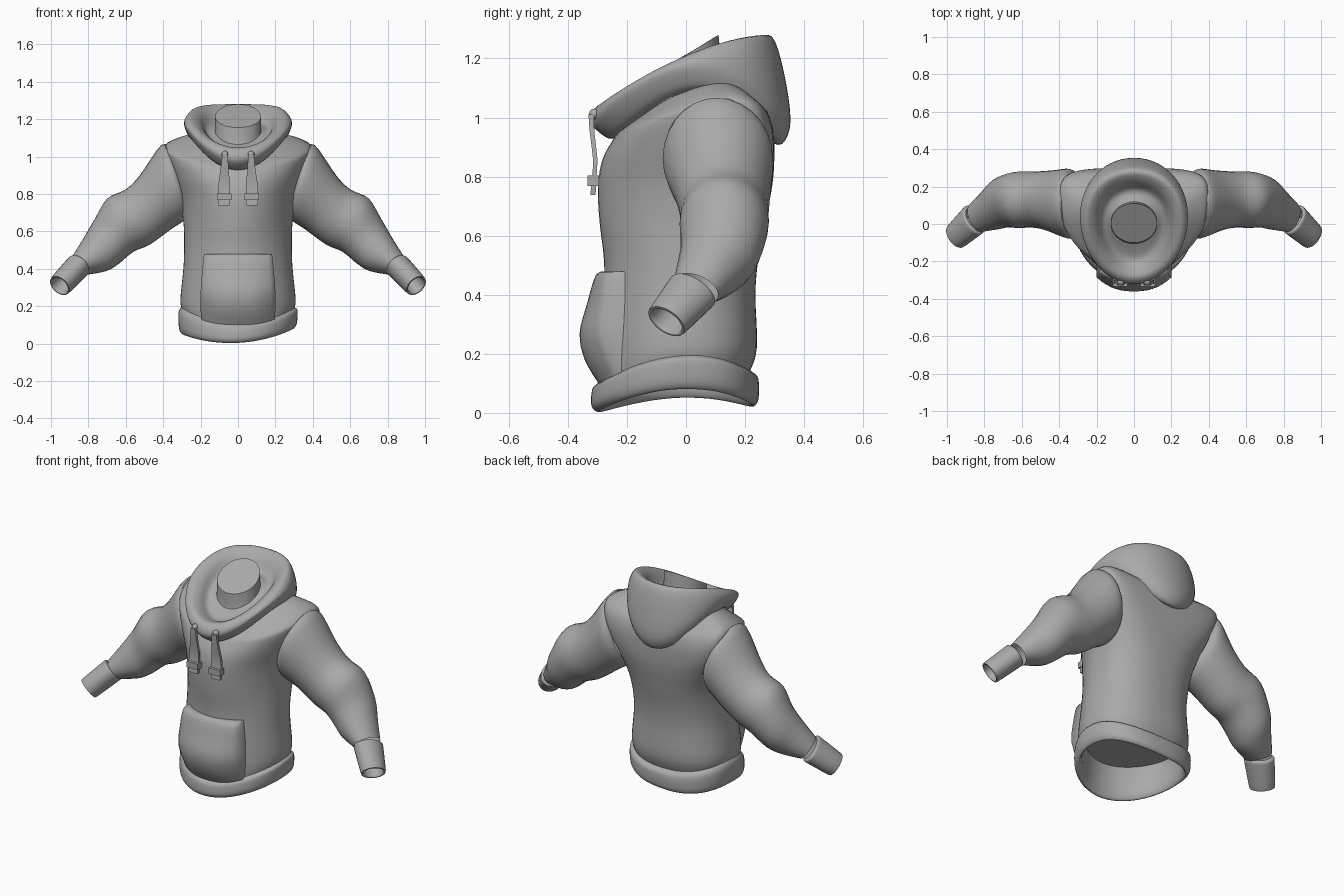
import bpy, bmesh, math
from mathutils import Vector

if "Cube" in bpy.data.objects:
    bpy.data.objects.remove(bpy.data.objects["Cube"])

fabric = bpy.data.materials.new("grey_fabric")
fabric.diffuse_color = (0.4, 0.4, 0.4, 1)
fabric.use_nodes = True
fabric.node_tree.nodes["Principled BSDF"].inputs["Base Color"].default_value = fabric.diffuse_color


def finish(name, bm, mirror=False, angle=50):
    bmesh.ops.recalc_face_normals(bm, faces=bm.faces)
    me = bpy.data.meshes.new(name)
    bm.to_mesh(me)
    bm.free()
    me.materials.append(fabric)
    me.polygons.foreach_set("use_smooth", [True] * len(me.polygons))
    me.set_sharp_from_angle(angle=math.radians(angle))
    ob = bpy.data.objects.new(name, me)
    bpy.context.collection.objects.link(ob)
    if mirror:
        ob.modifiers.new("mirror", 'MIRROR').use_mirror_merge = False
    return ob


def resample(rings, steps):
    """Insert Catmull-Rom rings between the given ones."""
    out = []
    for i in range(len(rings) - 1):
        r0, r1, r2 = rings[max(i - 1, 0)], rings[i], rings[i + 1]
        r3 = rings[min(i + 2, len(rings) - 1)]
        for k in range(steps):
            t = k / steps
            out.append([0.5 * (2 * b + (c - a) * t + (2 * a - 5 * b + 4 * c - d) * t * t
                               + (3 * b - a - 3 * c + d) * t ** 3)
                        for a, b, c, d in zip(r0, r1, r2, r3)])
    return out + [rings[-1]]


def loft(name, rings, steps=4, closed=True, caps=(False, False), mirror=False, angle=50):
    bm = bmesh.new()
    rows = [[bm.verts.new(p) for p in r] for r in resample(rings, steps)]
    n = len(rows[0])
    for a, b in zip(rows, rows[1:]):
        for j in range(n if closed else n - 1):
            k = (j + 1) % n
            bm.faces.new((a[j], a[k], b[k], b[j]))
    for cap, row in zip(caps, (rows[0], rows[-1])):
        if cap:
            bm.faces.new(row)
    return finish(name, bm, mirror, angle)


def power(v, e):
    return math.copysign(abs(v) ** e, v)


def body_ring(w, front, side, back, pf=2.0, pb=2.0, tilt=0.0, n=56):
    """Loop around the body through a front, side and back (y, z) point.
    pf and pb set how square the front and back halves are."""
    pts = []
    for i in range(n):
        a = 2 * math.pi * i / n
        e = 2 / (pb if math.cos(a) > 0 else pf)
        s, c = power(math.sin(a), e), power(math.cos(a), e)
        y, z = (m + (b - f) / 2 * c + ((f + b) / 2 - m) * c * c
                for f, m, b in zip(front, side, back))
        pts.append(Vector((w * s, y, z + tilt * w * s)))
    return pts


def tube_ring(centre, u, v, n=28):
    return [centre + u * math.cos(2 * math.pi * i / n) + v * math.sin(2 * math.pi * i / n)
            for i in range(n)]


# Torso
loft("torso", [body_ring(*r) for r in (
    (.300, (-.295, .09), (-.02, .18), (.212, .13), 1.9, 2.4),
    (.308, (-.290, .20), (-.02, .24), (.240, .22), 1.9, 2.4),
    (.292, (-.278, .40), (-.015, .40), (.235, .40), 1.9, 2.4),
    (.288, (-.278, .52), (.00, .52), (.245, .52), 1.9, 2.4),
    (.292, (-.293, .65), (.03, .65), (.270, .65), 1.95, 2.5),
    (.318, (-.298, .77), (.07, .78), (.292, .77), 2.0, 2.9),
    (.360, (-.282, .86), (.09, .90), (.299, .86), 2.1, 3.6),
    (.392, (-.250, .92), (.10, 1.01), (.296, .95), 2.2, 4.0),
    (.390, (-.235, .945), (.10, 1.06), (.275, 1.02), 2.15, 3.4),
    (.310, (-.225, .955), (.085, 1.10), (.230, 1.05), 2.0, 2.4),
    (.240, (-.210, .97), (.07, 1.115), (.200, 1.07)))])

# Hem band with a turned-in lower edge and a closed inside
loft("hem_band", [body_ring(*r) for r in (
    (.290, (-.285, .11), (-.02, .20), (.205, .15), 1.9, 2.4),
    (.308, (-.303, .097), (-.02, .19), (.225, .138), 1.9, 2.4),
    (.319, (-.318, .078), (-.02, .165), (.245, .115), 1.95, 2.4, .03),
    (.314, (-.320, .023), (-.02, .092), (.245, .045), 2.0, 2.4, .05),
    (.295, (-.295, .004), (-.02, .066), (.225, .024), 2.0, 2.4, .05),
    (.280, (-.280, .04), (-.02, .10), (.210, .06), 1.95, 2.4, .05),
    (.282, (-.272, .12), (-.02, .18), (.200, .14), 1.9, 2.4),
    (.272, (-.260, .19), (-.02, .22), (.195, .20), 1.9, 2.4))], caps=(False, True))

# Hood: outer bag, rolled rim and inner lining
loft("hood", [body_ring(*r) for r in (
    (.245, (-.225, .935), (.06, 1.095), (.270, .925)),
    (.268, (-.265, .930), (.05, 1.115), (.325, .910)),
    (.288, (-.318, .975), (.04, 1.170), (.354, .990)),
    (.280, (-.316, 1.020), (.04, 1.206), (.330, 1.160)),
    (.250, (-.285, 1.047), (.03, 1.222), (.290, 1.275), 2, 2.1),
    (.205, (-.240, 1.040), (.02, 1.195), (.235, 1.252), 2, 2.1),
    (.165, (-.185, 1.025), (.02, 1.140), (.180, 1.180)),
    (.122, (-.105, 1.065), (.005, 1.140), (.118, 1.190)))], angle=80)

# Closed neck plug inside the hood
loft("neck", [body_ring(*r) for r in (
    (.130, (-.112, 1.04), (.005, 1.10), (.125, 1.15)),
    (.124, (-.103, 1.08), (.005, 1.14), (.118, 1.20)),
    (.123, (-.100, 1.155), (.005, 1.215), (.110, 1.28)))], caps=(False, True))

# Sleeves: top (x, z), bottom (x, z), centre y, half depth
sections = ((.36, 1.03, .26, .70, .105, .160),
            (.410, 1.062, .285, .66, .108, .187),
            (.525, .90, .36, .61, .125, .163),
            (.60, .825, .47, .53, .130, .150),
            (.70, .775, .56, .49, .128, .150),
            (.768, .66, .64, .425, .112, .135),
            (.82, .57, .70, .39, .075, .112),
            (.885, .468, .80, .372, .033, .082))
mids = [Vector(((a + c) / 2, y, (b + d) / 2)) for a, b, c, d, y, _ in sections]
rings = []
for i, (a, b, c, d, y, depth) in enumerate(sections):
    u = Vector((a - c, 0, b - d)) / 2
    along = mids[min(i + 1, len(mids) - 1)] - mids[max(i - 1, 0)]
    v = Vector((0, 1, 0)) if i < 2 else -along.cross(u).normalized()
    rings.append(tube_ring(mids[i], u, v * math.copysign(depth, v.y)))
loft("sleeve", rings, mirror=True)

# Cuffs, hollow at the wrist
start, end = Vector((.855, .024, .415)), Vector((.953, -.066, .310))
axis = (end - start).normalized()
up = Vector((.75, 0, .66))
up = (up - axis * up.dot(axis)).normalized()
out = axis.cross(up)
loft("cuff", [tube_ring(start.lerp(end, t), up * r, out * s) for t, r, s in (
    (-.04, .056, .070), (0, .067, .087), (.08, .068, .089), (.5, .066, .082), (.95, .063, .074),
    (1, .059, .070), (1, .052, .062), (.9, .050, .059), (.35, .050, .059))],
    steps=2, caps=(False, True), mirror=True)

# Front pocket: half width, side y, front y, z
rows = []
for h, ys, yf, z in ((.178, -.205, -.265, .478), (.183, -.262, -.304, .468),
                     (.193, -.280, -.335, .37), (.200, -.285, -.360, .27),
                     (.200, -.255, -.343, .18), (.190, -.220, -.292, .093)):
    row = [Vector((h * t, yf + (ys - yf) * abs(t) ** 2.5, z))
           for t in (i / 8 for i in range(-8, 9))]
    rows.append([Vector((-h, -.2, z))] + row + [Vector((h, -.2, z))])
loft("front_pocket", rows, closed=False, angle=70)


# Drawstrings: flat tapering straps with end clips and eyelets
def slab(x, hw, y0, y1, z):
    return [Vector(p) for p in ((x - hw, y0, z), (x + hw, y0, z), (x + hw, y1, z), (x - hw, y1, z))]


loft("drawstring", [slab(*r) for r in (
    (.070, .015, -.330, -.312, 1.01), (.071, .020, -.326, -.310, .95),
    (.074, .030, -.315, -.300, .86), (.075, .033, -.318, -.303, .80),
    (.075, .030, -.324, -.306, .738))], steps=2, caps=(True, True), mirror=True, angle=30)
loft("string_clip", [slab(.074, .038, -.334, -.294, z) for z in (.768, .803)],
     steps=1, caps=(True, True), mirror=True, angle=30)
bm = bmesh.new()
bmesh.ops.create_uvsphere(bm, u_segments=16, v_segments=10, radius=.018)
bmesh.ops.translate(bm, verts=bm.verts, vec=(.070, -.310, 1.012))
finish("eyelet", bm, mirror=True)
